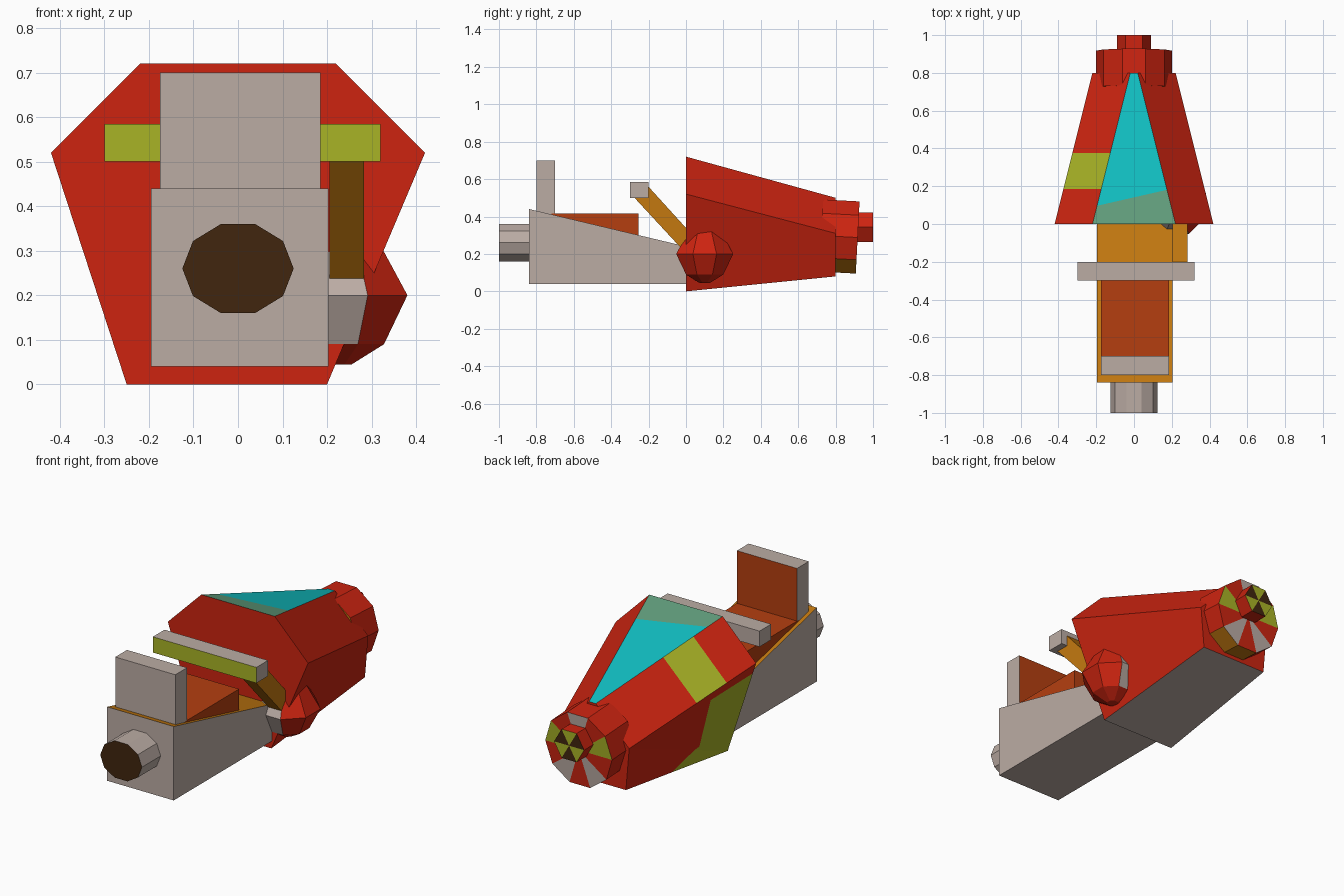
import bpy, bmesh, math
from mathutils import Vector, Matrix

old = bpy.data.objects.get("Cube")
if old:
    bpy.data.objects.remove(old, do_unlink=True)


def lin(c):
    c /= 255
    return c / 12.92 if c <= 0.04045 else ((c + 0.055) / 1.055) ** 2.4


PALETTE = {
    "red": (205, 36, 16), "warm_grey": (187, 172, 164), "lime": (169, 179, 38),
    "cyan": (17, 190, 193), "grey_green": (97, 157, 124), "orange": (196, 121, 16),
    "rust": (181, 63, 16), "dark_brown": (65, 38, 14),
}
RED, GREY, LIME, CYAN, GREEN, ORANGE, RUST, DARK = range(8)
MATS = []
for name, rgb in PALETTE.items():
    m = bpy.data.materials.new(name)
    col = (*[lin(c) for c in rgb], 1)
    m.use_nodes = True
    m.diffuse_color = col
    bsdf = m.node_tree.nodes["Principled BSDF"]
    bsdf.inputs["Base Color"].default_value = col
    bsdf.inputs["Roughness"].default_value = 0.8
    MATS.append(m)


def finish(name, bm):
    me = bpy.data.meshes.new(name)
    bm.to_mesh(me)
    bm.free()
    for m in MATS:
        me.materials.append(m)
    ob = bpy.data.objects.new(name, me)
    bpy.context.collection.objects.link(ob)
    return ob


def loft(sections, cap=True):
    """Bridge matching rings of points; faces come out as sides, then two caps."""
    bm = bmesh.new()
    rings = [[bm.verts.new(p) for p in s] for s in sections]
    n = len(rings[0])
    for a, b in zip(rings, rings[1:]):
        for i in range(n):
            bm.faces.new((a[i], a[(i + 1) % n], b[(i + 1) % n], b[i]))
    if cap:
        bm.faces.new(rings[0])
        bm.faces.new(rings[-1])
    bmesh.ops.recalc_face_normals(bm, faces=bm.faces)
    return bm


def paint(bm, rule):
    bm.normal_update()
    for f in bm.faces:
        f.material_index = rule(f.normal, f.calc_center_median())


def block(name, x, y, z, rule):
    secs = [[(x[0], v, z[0]), (x[1], v, z[0]), (x[1], v, z[1]), (x[0], v, z[1])] for v in y]
    bm = loft(secs)
    paint(bm, rule)
    return finish(name, bm)


def side_profile(name, x, yz, rule):
    """Extrude a (y, z) outline across x."""
    bm = loft([[(v, y, z) for y, z in yz] for v in x])
    paint(bm, rule)
    return finish(name, bm)


def drum(name, n, rx, rz, cz, y, side, front, back, tilt=0.0):
    """Prism along y with fan caps; colours are given per sector number."""
    secs = [[(rx * math.cos(math.tau * k / n), v, rz * math.sin(math.tau * k / n))
             for k in range(n)] for v in y]
    bm = loft(secs)
    caps = [f for f in bm.faces if len(f.verts) == n and abs(f.normal.y) > 0.9]
    bmesh.ops.poke(bm, faces=caps)

    def rule(no, c):
        k = int((math.atan2(c.z / rz, c.x / rx) % math.tau) / math.tau * n)
        if abs(no.y) < 0.5:
            return side(k)
        return front(k) if no.y < 0 else back(k)
    paint(bm, rule)
    mid = sum(y) / 2
    bm.transform(Matrix.Translation((0, mid, cz)) @ Matrix.Rotation(tilt, 4, 'X')
                 @ Matrix.Translation((0, -mid, 0)))
    return finish(name, bm)


# Faceted tapering hull
hull_front = [(-.25, 0), (.20, 0), (.42, .52), (.22, .72), (-.22, .72), (-.42, .52)]
hull_back = [(-.20, .08), (.20, .08), (.22, .31), (.02, .50), (-.02, .50), (-.22, .31)]
bm = loft([[(x, 0, z) for x, z in hull_front], [(x, .8, z) for x, z in hull_back]])


def region(no):
    """Which facet a normal belongs to."""
    if abs(no.y) > 0.9:
        return "end"
    if no.z < -0.9:
        return "bottom"
    if no.z > 0.9:
        return "top"
    if no.x < 0:
        return "left_upper" if no.z > 0.3 else "left_lower"
    return "plain"


def cut(where, co, no):
    bm.normal_update()
    fs = [f for f in bm.faces if region(f.normal) == where]
    geom = set(fs)
    for f in fs:
        geom.update(f.edges)
        geom.update(f.verts)
    bmesh.ops.bisect_plane(bm, geom=list(geom), plane_co=co, plane_no=no, dist=1e-5)


bmesh.ops.triangulate(bm, faces=[f for f in bm.faces if region(f.normal) == "left_lower"])
cut("left_upper", (0, .185, 0), (0, 1, 0))
cut("left_upper", (0, .375, 0), (0, 1, 0))
cut("top", (-.18, .10, 0), (-.08, .35, 0))
cut("left_lower", (0, 0, .46), (0, .22, 1))
cut("left_lower", (0, .24, .115), (0, 1, -.105))
cut("left_lower", (0, .24, .115), (0, .355, 1))


def hull_rule(no, c):
    r = region(no)
    if r == "bottom":
        return GREY
    if r == "top":
        return CYAN if c.y > .10 + .229 * (c.x + .18) else GREEN
    if r == "left_upper" and .185 < c.y < .375:
        return LIME
    if r == "left_lower" and c.z < .46 - .22 * c.y and (
            c.y < .24 + .105 * (c.z - .115) or c.z < .115 - .355 * (c.y - .24)):
        return LIME
    return RED


paint(bm, hull_rule)
finish("hull", bm)

# Front box with a sloping orange deck
side_profile("front_box", (-.195, .203), [(-.84, .04), (0, .04), (0, .24), (-.84, .44)],
             lambda no, c: ORANGE if no.z > .5 else GREY)

# Seat
side_profile("seat_cushion", (-.175, .185),
             [(-.72, .39), (-.255, .28), (-.255, .415), (-.72, .415)], lambda no, c: RUST)
block("seat_back", (-.175, .185), (-.80, -.70), (.40, .70),
      lambda no, c: RUST if no.y > .5 else GREY)

# Handlebar and its arm
block("handlebar", (-.30, .32), (-.30, -.20), (.50, .585),
      lambda no, c: LIME if no.y < -.5 else GREY)
side_profile("handlebar_arm", (.205, .283),
             [(-.28, .505), (-.21, .57), (.04, .295), (-.03, .235)], lambda no, c: ORANGE)

# Front nozzle
drum("front_nozzle", 10, .125, .105, .26, (-1.0, -.83),
     lambda k: GREY, lambda k: DARK, lambda k: GREY)

# Rear thruster with a striped end, and the small nozzle on it
drum("rear_thruster", 10, .20, .203, .293, (.723, .918),
     lambda k: ORANGE if k in (7, 8) else RED, lambda k: ORANGE,
     lambda k: LIME if k in (0, 4) else (GREY if k % 2 == 0 else RED),
     tilt=math.radians(-3))
drum("rear_nozzle", 6, .09, .09, .343, (.90, 1.0),
     lambda k: RED, lambda k: RED, lambda k: LIME if k % 2 else DARK)

# Faceted side pod
pod = [(.03, .045), (.108, .09), (.165, .20), (.095, .32)]
bm = loft([[(.228 + r * math.cos(math.tau * (k + .5) / 8),
             .10 + r * math.sin(math.tau * (k + .5) / 8), z) for k in range(8)]
           for r, z in pod])
paint(bm, lambda no, c: GREY if c.x < .25 and c.z > .08 and abs(no.z) < .9 else RED)
finish("side_pod", bm)
